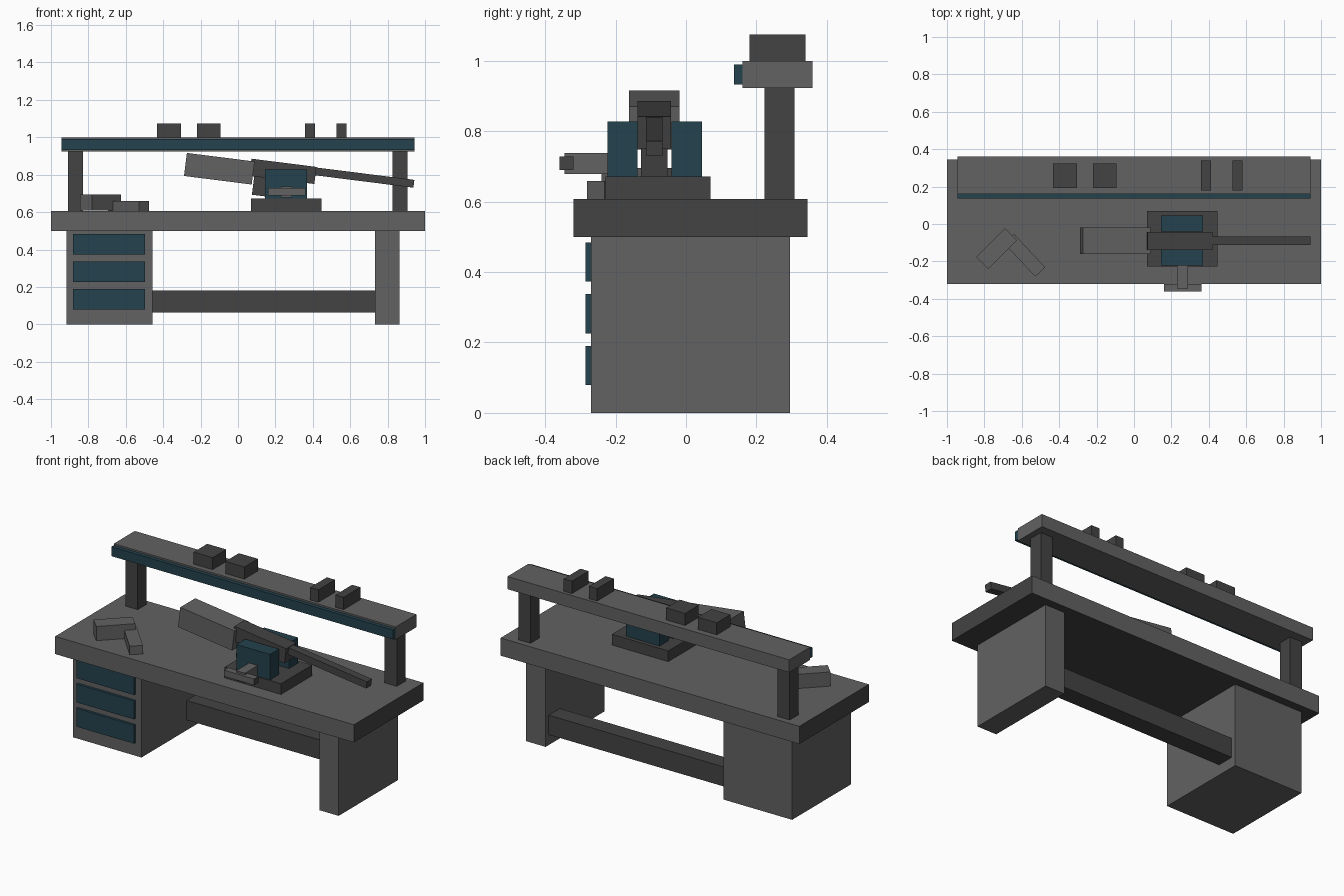
import bpy
import bmesh
import math
from mathutils import Matrix, Vector

if "Cube" in bpy.data.objects:
    bpy.data.objects.remove(bpy.data.objects["Cube"])


def material(name, rgb):
    m = bpy.data.materials.new(name)
    m.diffuse_color = (*rgb, 1.0)
    m.use_nodes = True
    m.node_tree.nodes["Principled BSDF"].inputs["Base Color"].default_value = m.diffuse_color
    return m


LIGHT = material("light_grey", (0.122, 0.122, 0.122))
DARK = material("dark_grey", (0.056, 0.056, 0.056))
TEAL = material("dark_teal", (0.017, 0.054, 0.075))


def solid(name, center, size, mat, rot=None):
    """Box from its centre and size, turned by an optional matrix."""
    bm = bmesh.new()
    bmesh.ops.create_cube(bm, size=1.0)
    bmesh.ops.scale(bm, vec=size, verts=bm.verts)
    mesh = bpy.data.meshes.new(name)
    bm.to_mesh(mesh)
    bm.free()
    if rot:
        mesh.transform(rot)
    mesh.materials.append(mat)
    obj = bpy.data.objects.new(name, mesh)
    obj.location = center
    bpy.context.collection.objects.link(obj)
    return obj


def box(name, x, y, z, mat):
    """Box from its extents on each axis."""
    lo, hi = Vector((x[0], y[0], z[0])), Vector((x[1], y[1], z[1]))
    return solid(name, (lo + hi) / 2, hi - lo, mat)


def dark_faces(obj, rule):
    """Give the dark colour to the faces whose normal fits the rule."""
    obj.data.materials.append(DARK)
    for p in obj.data.polygons:
        if rule(p.normal):
            p.material_index = 1


# Bench: top with dark ends and underside, cabinet, side leg, stretcher
top = box("bench_top", (-1, 1), (-0.32, 0.345), (0.5, 0.607), LIGHT)
dark_faces(top, lambda n: abs(n.x) > 0.5 or n.z < -0.5)
box("drawer_cabinet", (-0.917, -0.457), (-0.27, 0.295), (0, 0.5), LIGHT)
box("side_leg", (0.733, 0.863), (-0.27, 0.295), (0, 0.5), LIGHT)
box("stretcher", (-0.457, 0.733), (0.16, 0.266), (0.063, 0.181), DARK)

# Drawer fronts
for i in range(3):
    z = 0.079 + i * 0.147
    box(f"drawer_front_{i + 1}", (-0.883, -0.497), (-0.285, -0.27), (z, z + 0.111), TEAL)

# Rear shelf on two posts, with front trim
for side, x in (("left", -0.91), ("right", 0.825)):
    box(f"shelf_post_{side}", (x, x + 0.082), (0.223, 0.308), (0.607, 0.923), DARK)
box("shelf", (-0.943, 0.943), (0.16, 0.36), (0.923, 1.0), LIGHT)
box("shelf_trim", (-0.943, 0.943), (0.137, 0.16), (0.933, 0.99), TEAL)

# Boxes standing on the shelf
for i, (x, w) in enumerate(((-0.432, 0.127), (-0.22, 0.127))):
    box(f"wide_shelf_box_{i + 1}", (x, x + w), (0.193, 0.323), (1.0, 1.073), DARK)
for i, x in enumerate((0.357, 0.526)):
    box(f"narrow_shelf_box_{i + 1}", (x, x + 0.055), (0.18, 0.34), (1.0, 1.075), DARK)

# Vise: base, two jaws, screw and handle bar
box("vise_base", (0.07, 0.447), (-0.228, 0.07), (0.607, 0.672), DARK)
box("vise_jaw_front", (0.145, 0.37), (-0.223, -0.138), (0.672, 0.827), TEAL)
box("vise_jaw_back", (0.145, 0.37), (-0.041, 0.045), (0.672, 0.827), TEAL)
box("vise_screw", (0.23, 0.288), (-0.345, -0.223), (0.679, 0.738), LIGHT)
bar = box("vise_handle", (0.16, 0.36), (-0.36, -0.32), (0.69, 0.728), LIGHT)
dark_faces(bar, lambda n: abs(n.x) > 0.5)

# Clamped long piece, sloping down to the right
tilt = Matrix.Rotation(math.radians(7.2), 4, "Y")
Y = -0.09
solid("piece_stock", (-0.1, Y, 0.832), (0.365, 0.143, 0.124), LIGHT, tilt)
solid("piece_body", (0.24, Y, 0.818), (0.35, 0.096, 0.092), DARK, tilt)
solid("piece_lower_block", (0.165, Y, 0.732), (0.17, 0.076, 0.1), DARK, tilt)
solid("piece_barrel", (0.675, Y, 0.785), (0.535, 0.047, 0.042), DARK, tilt)

# Two loose blocks lying on the bench in an L
solid("loose_block", (-0.735, -0.132, 0.652), (0.217, 0.09, 0.086), LIGHT,
      Matrix.Rotation(math.radians(45), 4, "Z"))
solid("loose_bar", (-0.585, -0.167, 0.633), (0.245, 0.073, 0.052), LIGHT,
      Matrix.Rotation(math.radians(-47), 4, "Z"))
